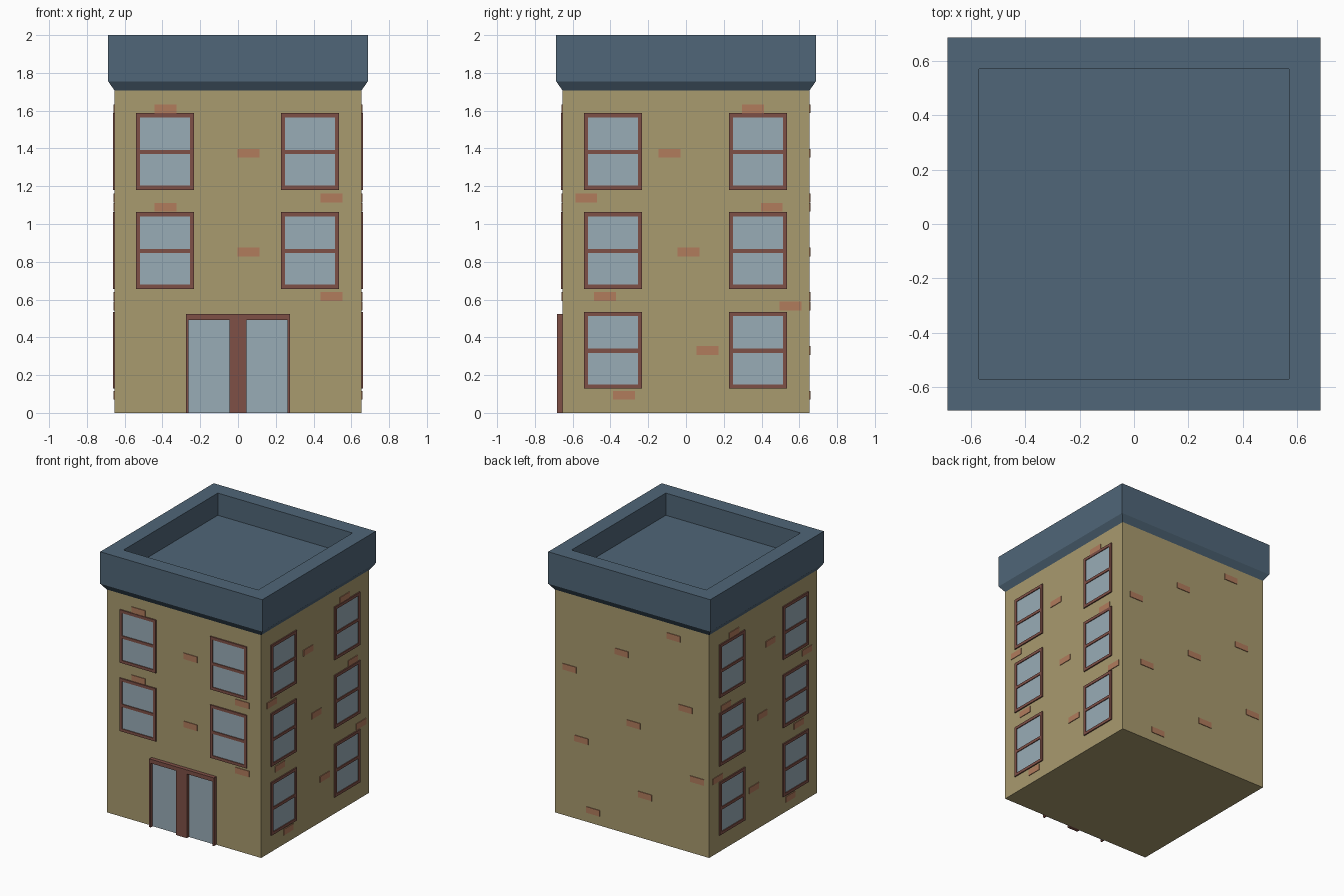
import bpy, bmesh

if "Cube" in bpy.data.objects:
    bpy.data.objects.remove(bpy.data.objects["Cube"])

W = 0.654  # half width of the walls


def material(name, rgb):
    m = bpy.data.materials.new(name)
    m.diffuse_color = (*rgb, 1)
    m.use_nodes = True
    m.node_tree.nodes["Principled BSDF"].inputs["Base Color"].default_value = m.diffuse_color
    return m


WALL = material("sand wall", (0.395, 0.325, 0.157))
ROOF = material("slate blue roof", (0.080, 0.133, 0.188))
TRIM = material("dark red trim", (0.209, 0.080, 0.062))
GLASS = material("pale blue glass", (0.314, 0.413, 0.468))
BRICK = material("terracotta brick", (0.440, 0.200, 0.108))

# Map wall coordinates (u along, d outward, z up) to the world
SIDES = {
    "front": lambda u, d, z: (u, -d, z),
    "back": lambda u, d, z: (-u, d, z),
    "right": lambda u, d, z: (d, u, z),
    "left": lambda u, d, z: (-d, u, z),
}


def finish(bm, name, mat):
    bmesh.ops.recalc_face_normals(bm, faces=bm.faces)
    me = bpy.data.meshes.new(name)
    bm.to_mesh(me)
    bm.free()
    me.materials.append(mat)
    ob = bpy.data.objects.new(name, me)
    bpy.context.collection.objects.link(ob)


def panel(bm, side, us, zs, depth, holes=()):
    """Plate on a wall, cut on a grid of us and zs, leaving out hole cells."""
    place = SIDES[side]
    solid = {(i, j) for i in range(len(us) - 1) for j in range(len(zs) - 1)} - set(holes)
    cache = {}

    def vert(i, k, j):
        if (i, k, j) not in cache:
            cache[i, k, j] = bm.verts.new(place(us[i], W + k * depth, zs[j]))
        return cache[i, k, j]

    for i, j in solid:
        corners = [(i, j), (i + 1, j), (i + 1, j + 1), (i, j + 1)]
        for k in (0, 1):
            bm.faces.new([vert(a, k, b) for a, b in corners])
        nbrs = [(i, j - 1), (i + 1, j), (i, j + 1), (i - 1, j)]
        for n in range(4):
            if nbrs[n] not in solid:
                (a, b), (c, d) = corners[n], corners[(n + 1) % 4]
                bm.faces.new([vert(a, 0, b), vert(c, 0, d), vert(c, 1, d), vert(a, 1, b)])


def square_stack(name, mat, rings, cap_start, cap_end):
    """Square rings (half width, height) joined into a shell."""
    bm = bmesh.new()
    loops = [[bm.verts.new((sx * h, sy * h, z)) for sx, sy in
              ((-1, -1), (1, -1), (1, 1), (-1, 1))] for h, z in rings]
    for a, b in zip(loops, loops[1:]):
        for n in range(4):
            m = (n + 1) % 4
            bm.faces.new((a[n], a[m], b[m], b[n]))
    if cap_start:
        bm.faces.new(loops[0][::-1])
    if cap_end:
        bm.faces.new(loops[-1])
    # orient from the winding, which is already outward
    me = bpy.data.meshes.new(name)
    bm.to_mesh(me)
    bm.free()
    me.materials.append(mat)
    bpy.context.collection.objects.link(bpy.data.objects.new(name, me))


# Walls, and roof with flared base and sunken top
square_stack("walls", WALL, [(W, 0), (W, 1.707)], True, False)
square_stack("roof", ROOF, [(W, 1.707), (0.687, 1.755), (0.687, 2.0),
                            (0.571, 2.0), (0.571, 1.83)], False, True)

# Sash windows: two panes in a raised frame
for side, floors in (("front", (0.860, 1.384)),
                     ("right", (0.332, 0.860, 1.384)),
                     ("left", (0.332, 0.860, 1.384))):
    frames, panes = bmesh.new(), bmesh.new()
    for z in floors:
        for u in (-0.387, 0.381):
            us = [u - 0.154, u - 0.132, u + 0.132, u + 0.154]
            zs = [z - 0.203, z - 0.180, z - 0.034, z + 0.0, z + 0.0, z + 0.203]
            zs = [z - 0.203, z - 0.181, z - 0.014, z + 0.008, z + 0.181, z + 0.203]
            panel(frames, side, us, zs, 0.009, [(1, 1), (1, 3)])
            panel(panes, side, us[1:3], [zs[1], zs[4]], 0.003)
    finish(frames, side + "_window_frames", TRIM)
    finish(panes, side + "_window_panes", GLASS)

# Double door
us, zs = [-0.274, -0.262, -0.045, 0.045, 0.262, 0.274], [0, 0.492, 0.523]
bm = bmesh.new()
panel(bm, "front", us, zs, 0.03, [(1, 0), (3, 0)])
finish(bm, "door_frame", TRIM)
bm = bmesh.new()
for k in (1, 3):
    panel(bm, "front", us[k:k + 2], zs[:2], 0.005)
finish(bm, "door_glass", GLASS)

# Loose bricks: diagonal rows of three, shifting along on each lower floor
for side in SIDES:
    bm = bmesh.new()
    for row in range(2 if side == "front" else 3):
        for n in range(3):
            z = 1.61 - 0.522 * row - 0.236 * n
            if side == "front":
                u = -0.384 + 0.44 * n
            else:
                u = 0.354 - 0.441 * n + 0.1 * row
            panel(bm, side, [u - 0.058, u + 0.058], [z - 0.023, z + 0.023], 0.005)
    finish(bm, side + "_bricks", BRICK)
